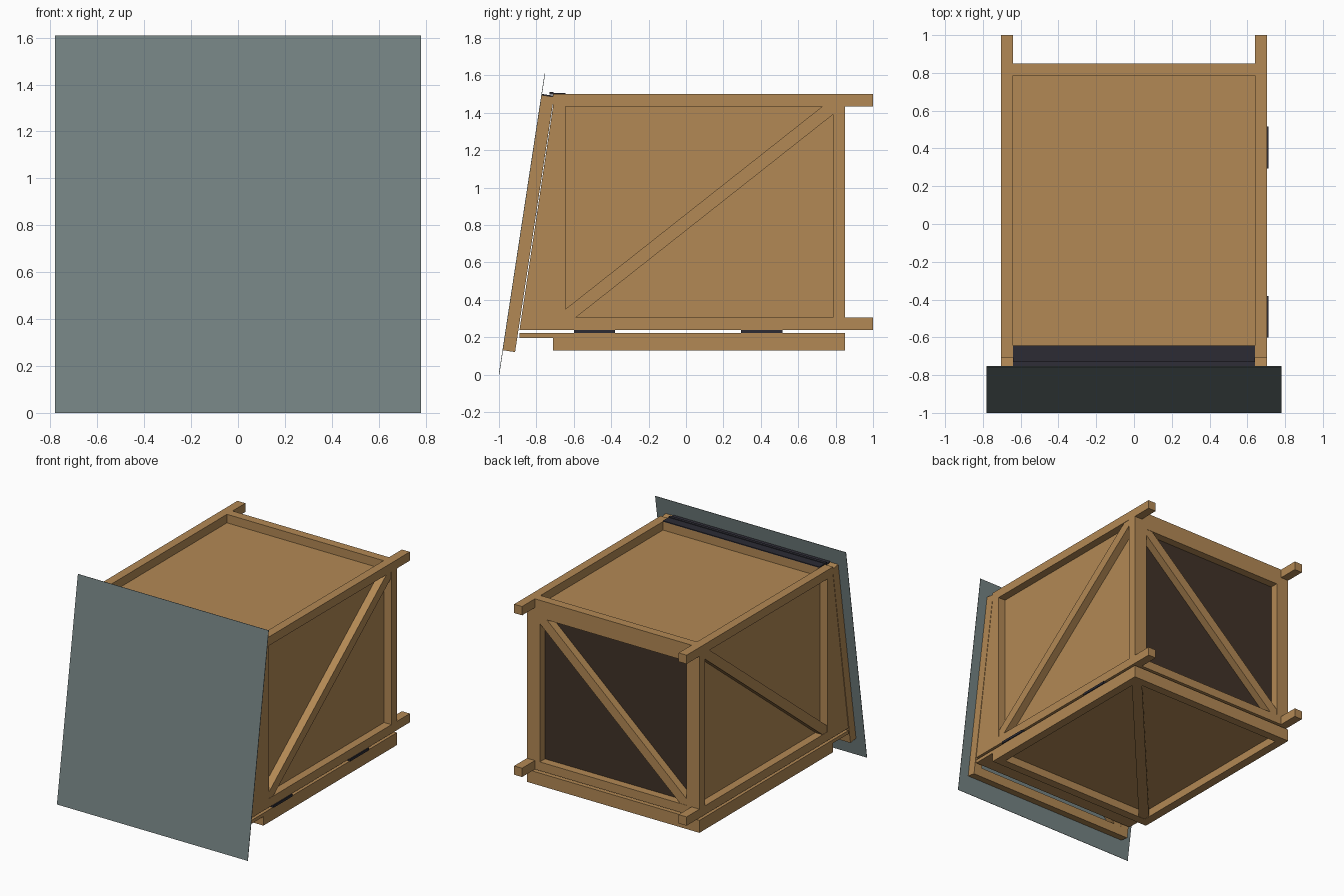
import bpy, bmesh, math
from mathutils import Matrix, Vector

cube = bpy.data.objects.get("Cube")
if cube:
    bpy.data.objects.remove(cube, do_unlink=True)


def material(name, rgb):
    m = bpy.data.materials.new(name)
    m.use_nodes = True
    m.diffuse_color = (*rgb, 1)
    m.node_tree.nodes["Principled BSDF"].inputs["Base Color"].default_value = (*rgb, 1)
    return m


WOOD = material("wood", (0.45, 0.25, 0.09))
DARK = material("dark wood", (0.053, 0.032, 0.021))
SHEET = material("grey sheet", (0.178, 0.227, 0.227))
METAL = material("dark metal", (0.025, 0.024, 0.034))
BEAM = 0.065


def add_prism(bm, points, w0, w1):
    """Extrude a flat outline in (u, v) from depth w0 to w1."""
    low = [bm.verts.new((u, v, w0)) for u, v in points]
    high = [bm.verts.new((u, v, w1)) for u, v in points]
    bm.faces.new(low)
    bm.faces.new(high)
    for i in range(len(points)):
        j = (i + 1) % len(points)
        bm.faces.new((low[i], low[j], high[j], high[i]))


def rect(u0, u1, v0, v1):
    return [(u0, v0), (u1, v0), (u1, v1), (u0, v1)]


def finish(bm, name, mat, matrix=Matrix()):
    bm.transform(matrix)
    bmesh.ops.recalc_face_normals(bm, faces=bm.faces[:])
    mesh = bpy.data.meshes.new(name)
    bm.to_mesh(mesh)
    bm.free()
    mesh.materials.append(mat)
    obj = bpy.data.objects.new(name, mesh)
    bpy.context.collection.objects.link(obj)
    return obj


def prism(name, mat, points, w0, w1, matrix=Matrix()):
    bm = bmesh.new()
    add_prism(bm, points, w0, w1)
    return finish(bm, name, mat, matrix)


def box(name, mat, x, y, z):
    return prism(name, mat, rect(*x, *y), *z)


def plane(u, v, w, origin):
    """Matrix placing (u, v) on a face whose outward direction is w."""
    m = Matrix((u, v, w)).transposed().to_4x4()
    m.translation = Vector(origin)
    return m


def framed_wall(name, matrix, outer, hole, thick, rising=True, panel=WOOD, inset=0.06):
    """Four beams, a diagonal brace and a recessed panel."""
    a0, a1, b0, b1 = outer
    u0, u1, v0, v1 = hole
    bm = bmesh.new()
    for r in ((a0, u0, b0, b1), (u1, a1, b0, b1), (u0, u1, b0, v0), (u0, u1, v1, b1)):
        add_prism(bm, rect(*r), -thick, 0)
    finish(bm, name + "_frame", WOOD, matrix)
    # brace clipped into two opposite corners of the opening
    du, dv = 0.055, 0.045
    pts = [(u0, v0), (u0 + du, v0), (u1, v1 - dv), (u1, v1), (u1 - du, v1), (u0, v0 + dv)]
    if not rising:
        pts = [(u0 + u1 - u, v) for u, v in pts]
    prism(name + "_brace", WOOD, pts, -inset, -0.002, matrix)
    if panel:
        prism(name + "_panel", panel, rect(*hole), -thick, -inset, matrix)


X, Y, Z = Vector((1, 0, 0)), Vector((0, 1, 0)), Vector((0, 0, 1))
W, FRONT, BACK, LOW, TOP = 0.705, -0.71, 0.85, 0.24, 1.5
IN = W - BEAM

# side walls with their carrying handles and front cheeks
for side, s in (("left", 1), ("right", -1)):
    framed_wall(side + "_wall", plane(Y, Z, X * s, (W * s, 0, 0)),
                (FRONT, BACK, LOW, TOP),
                (FRONT + BEAM, BACK - BEAM, LOW + BEAM, TOP - BEAM), BEAM)
    xs = sorted((s * IN, s * W))
    for level, z in (("lower", LOW), ("upper", TOP - BEAM)):
        box(f"{side}_{level}_handle", WOOD, xs, (BACK, 1.0), (z, z + BEAM))
    prism(side + "_cheek", WOOD, [(-0.89, LOW), (FRONT, LOW), (FRONT, 1.44)],
          -BEAM, 0, plane(Y, Z, X * s, (W * s, 0, 0)))

# end walls and roof
END = (-IN, IN, LOW, TOP)
END_HOLE = (-0.6, 0.6, LOW + BEAM, 1.37)
framed_wall("back_wall", plane(X, Z, Y, (0, BACK, 0)), END, END_HOLE, BEAM, panel=DARK)
framed_wall("front_wall", plane(X, Z, -Y, (0, FRONT, 0)), END, END_HOLE, BEAM, panel=DARK)
box("roof_panel", WOOD, (-IN, IN), (FRONT + BEAM, BACK - BEAM), (1.425, 1.437))

# floor door with side hinges and front sill
framed_wall("floor_door", plane(X, Y, -Z, (0, 0, 0.13)), (-W, W, FRONT, BACK),
            (-IN, IN, FRONT + BEAM, BACK - BEAM), 0.092)
box("front_sill", WOOD, (-W, W), (-0.89, FRONT), (0.197, 0.222))
for name, y in (("front_floor_hinge", -0.6), ("back_floor_hinge", 0.295)):
    box(name, METAL, (IN, W + 0.007), (y, y + 0.22), (0.222, LOW))

# leaning front lid with its covering sheet
tilt = math.atan2(0.245, 1.61)
up = Vector((0, math.sin(tilt), math.cos(tilt)))
out = Vector((0, -math.cos(tilt), math.sin(tilt)))
lid = plane(X, up, out, (0, -0.998, 0))
framed_wall("lid", lid, (-W, W, 0.132, 1.512),
            (-IN, IN, 0.132 + BEAM, 1.512 - BEAM), BEAM, panel=None)
prism("lid_sheet", SHEET, rect(-0.78, 0.78, 0, 1.628), 0, 0.003, lid)

# long hinge along the lid top
box("top_hinge_leaf", METAL, (-IN, IN), (-0.72, -0.643), (TOP, TOP + 0.007))
prism("lid_hinge_leaf", METAL, rect(-IN, IN, 1.512, 1.518), -BEAM, 0, lid)
box("hinge_pin", METAL, (-IN, IN), (-0.73, -0.708), (1.497, 1.511))
